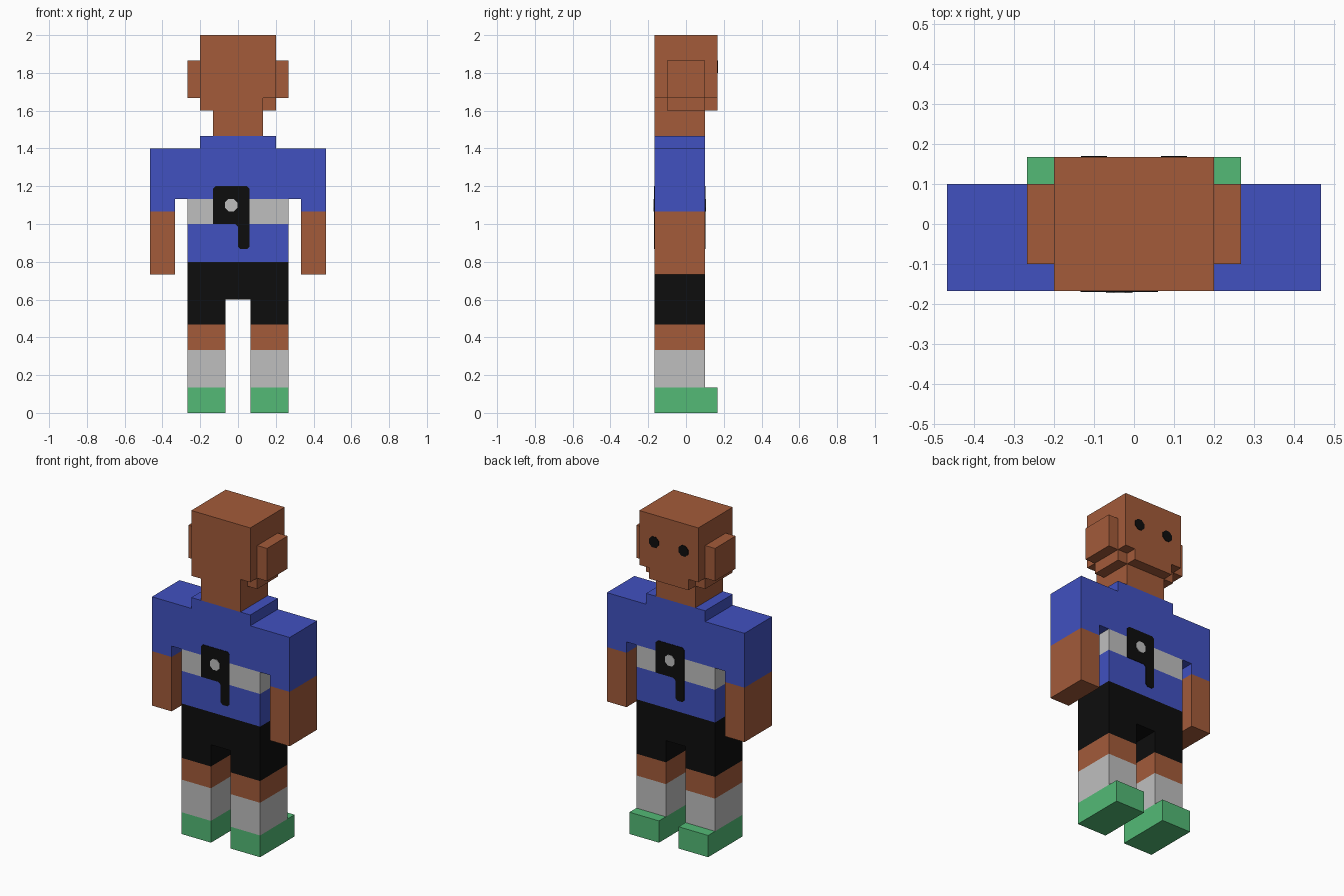
import bpy, bmesh, math

if "Cube" in bpy.data.objects:
    bpy.data.objects.remove(bpy.data.objects["Cube"], do_unlink=True)

U = 1 / 15          # one block: the figure is 30 blocks tall
BACK, CHEST, FACE = -2.5, 1.5, 2.5   # depth planes in blocks


def make_material(name, rgb):
    lin = [((c / 255 + 0.055) / 1.055) ** 2.4 if c > 10 else c / 255 / 12.92 for c in rgb]
    mat = bpy.data.materials.new(name)
    mat.use_nodes = True
    mat.diffuse_color = (*lin, 1)
    bsdf = mat.node_tree.nodes["Principled BSDF"]
    bsdf.inputs["Base Color"].default_value = (*lin, 1)
    bsdf.inputs["Roughness"].default_value = 0.8
    return mat


SKIN = make_material("skin brown", (163, 91, 58))
BLUE = make_material("shirt blue", (65, 81, 192))
BLACK = make_material("black", (13, 13, 13))
GREY = make_material("light grey", (191, 191, 191))
GREEN = make_material("shoe green", (83, 186, 118))


def extrude(name, mat, profile, y0, y1):
    """Extrude an x/z outline, given in blocks, from depth y0 to y1."""
    bm = bmesh.new()
    face = bm.faces.new([bm.verts.new((x * U, y0 * U, z * U)) for x, z in profile])
    out = bmesh.ops.extrude_face_region(bm, geom=[face])
    verts = [v for v in out["geom"] if isinstance(v, bmesh.types.BMVert)]
    bmesh.ops.translate(bm, verts=verts, vec=(0, (y1 - y0) * U, 0))
    bmesh.ops.recalc_face_normals(bm, faces=bm.faces)
    mesh = bpy.data.meshes.new(name)
    bm.to_mesh(mesh)
    bm.free()
    mesh.materials.append(mat)
    obj = bpy.data.objects.new(name, mesh)
    bpy.context.collection.objects.link(obj)
    return obj


def box(name, mat, x, z, y=(BACK, CHEST)):
    (a, b), (c, d) = x, z
    return extrude(name, mat, [(a, c), (b, c), (b, d), (a, d)], *y)


def mirrored(half):
    """Complete a right-hand outline with its reflection."""
    return half + [(-x, z) for x, z in reversed(half)]


def octagon(cx, cz, r):
    return [(cx + r * math.cos(math.radians(a)), cz + r * math.sin(math.radians(a)))
            for a in [22.5 + 45 * i for i in range(8)]]


# Head, neck and jaw
box("head", SKIN, (-3, 3), (25, 30), (BACK, FACE))
box("neck", SKIN, (-2, 2), (22, 25))
box("chin", SKIN, (-2, 2), (24, 25), (CHEST, FACE))
box("left_jaw", SKIN, (2, 3), (24, 25), (-1.5, 1.5))
box("right_jaw", SKIN, (-3, -2), (24, 25))

# Shirt with collar and sleeves, chest band and hem
extrude("shirt_top", BLUE, mirrored([(3, 22), (3, 21), (7, 21), (7, 16), (5, 16), (5, 17)]), BACK, CHEST)
box("shirt_band", GREY, (-4, 4), (15, 17))
box("shirt_bottom", BLUE, (-4, 4), (12, 15))

# Shorts with two legs
extrude("shorts", BLACK, mirrored([(4, 12), (4, 7), (1, 7), (1, 9)]), BACK, CHEST)

# Paired parts
for side, s in (("left", 1), ("right", -1)):
    leg = (1 * s, 4 * s)
    box(side + "_ear", SKIN, (3 * s, 4 * s), (25, 28), (-1.5, 1.5))
    box(side + "_arm", SKIN, (5 * s, 7 * s), (11, 16))
    box(side + "_knee", SKIN, leg, (5, 7))
    box(side + "_sock", GREY, leg, (2, 5))
    box(side + "_shoe", GREEN, leg, (0, 2), (BACK, FACE))
    extrude(side + "_eye", BLACK, octagon(1.5 * s, 27.5, 0.53), FACE, FACE + 0.05)

# Shirt emblem on both sides: chamfered plate with a tail and a round dot
c = 0.2
emblem = [(-2, 15), (-2, 18 - c), (-2 + c, 18), (0.9 - c, 18), (0.9, 18 - c),
          (0.9, 13 + c), (0.9 - c, 13), (c, 13), (0, 13 + c), (0, 15 - c), (-c, 15)]
for side, s, y in (("front", 1, BACK), ("rear", -1, CHEST)):
    extrude(side + "_emblem", BLACK, [(x * s, z) for x, z in emblem], y, y - 0.04 * s)
    extrude(side + "_emblem_dot", GREY, octagon(-0.55 * s, 16.5, 0.54), y, y - 0.08 * s)
